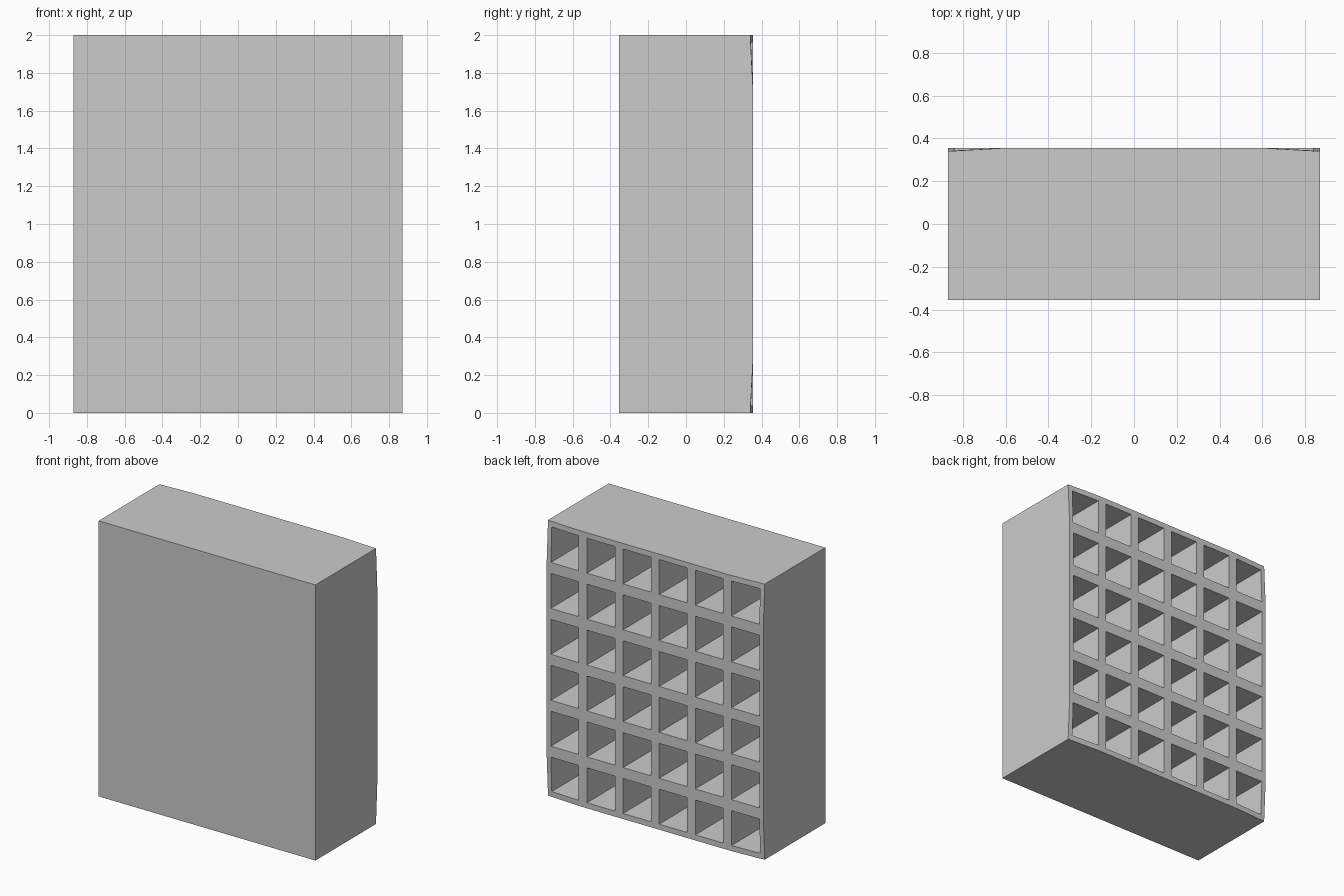
import bpy, bmesh

if "Cube" in bpy.data.objects:
    bpy.data.objects.remove(bpy.data.objects["Cube"])

W, D, H = 1.74, 0.71, 2.0      # overall size
NX, NZ = 6, 6                  # compartments across and up
MX, MZ = 0.033, 0.04           # half thickness of the dividers
FLOOR_Y = -0.32                # inner face of the closed front panel


def lines(start, length, count, margin):
    """Outer limits plus both edges of every opening."""
    p = length / count
    out = [start]
    for i in range(count):
        out += [start + i * p + margin, start + (i + 1) * p - margin]
    return out + [start + length]


def rim_y(x, z):
    """Back surface, dipping slightly at the four corners."""
    dx = (W / 2 - abs(x)) / 0.26
    dz = min(z, H - z) / 0.29
    return D / 2 - 0.015 * max(0.0, 1 - dx - dz)


bm = bmesh.new()
xs = lines(-W / 2, W, NX, MX)
zs = lines(0, H, NZ, MZ)

# open side: lattice of dividers with a face for each opening
v = [[bm.verts.new((x, rim_y(x, z), z)) for z in zs] for x in xs]
holes = []
for i in range(len(xs) - 1):
    for j in range(len(zs) - 1):
        f = bm.faces.new((v[i][j], v[i][j + 1], v[i + 1][j + 1], v[i + 1][j]))
        if i % 2 and j % 2:
            holes.append(f)

# outer walls and closed front panel
border = [e for e in bm.edges if e.is_boundary]
ext = bmesh.ops.extrude_edge_only(bm, edges=border)["geom"]
for g in ext:
    if isinstance(g, bmesh.types.BMVert):
        g.co.y = -D / 2
bmesh.ops.contextual_create(bm, geom=[g for g in ext if isinstance(g, bmesh.types.BMEdge) and g.is_boundary])

# deep square compartments
for f in bmesh.ops.extrude_discrete_faces(bm, faces=holes)["faces"]:
    for vert in f.verts:
        vert.co.y = FLOOR_Y

bmesh.ops.recalc_face_normals(bm, faces=bm.faces)
mesh = bpy.data.meshes.new("pigeonhole_shelf")
bm.to_mesh(mesh)
bm.free()
bpy.context.collection.objects.link(bpy.data.objects.new("pigeonhole_shelf", mesh))
